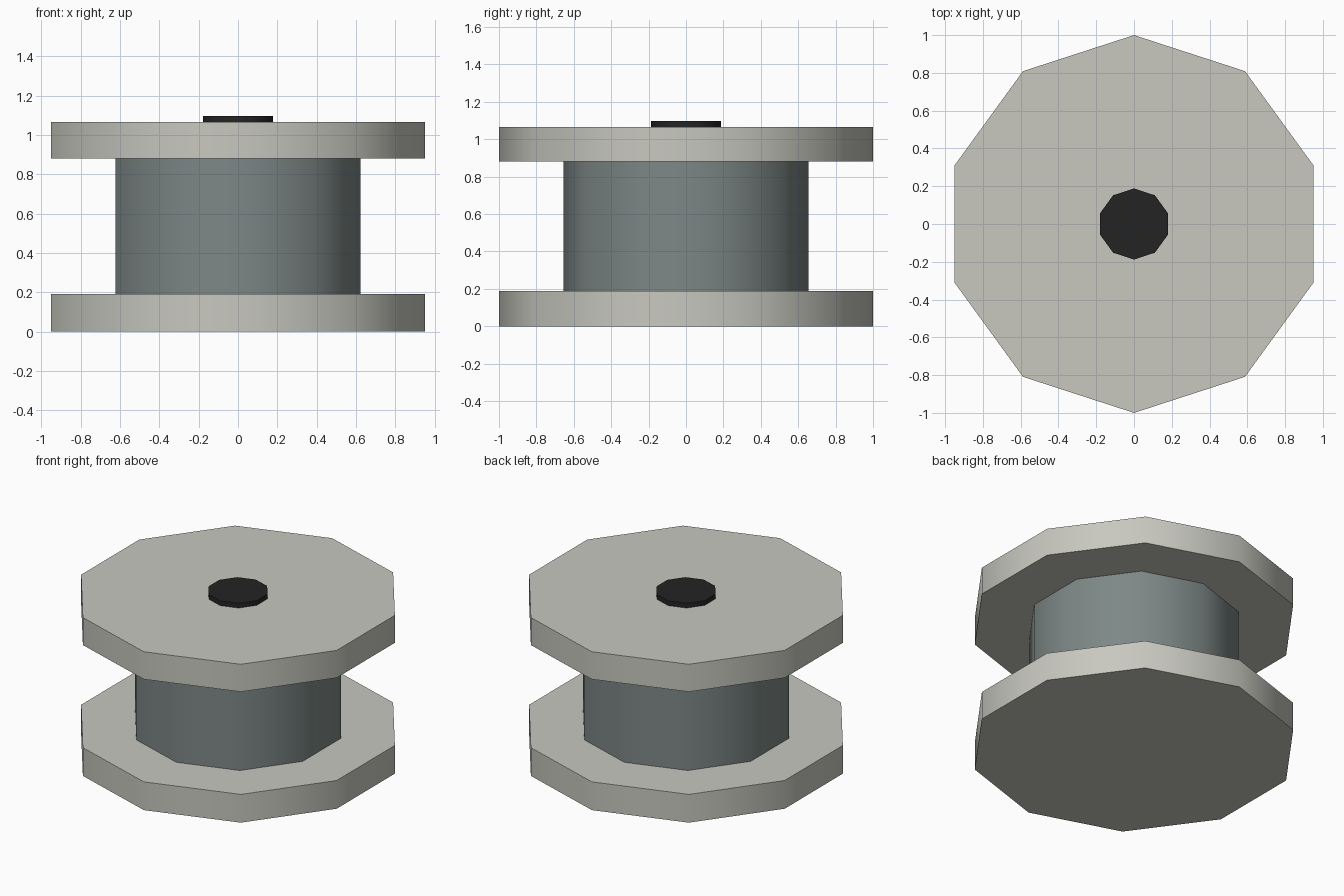
import bpy, math

if "Cube" in bpy.data.objects:
    bpy.data.objects.remove(bpy.data.objects["Cube"])

SIDES = 10


def material(name, rgb):
    # sRGB 0-255 to linear diffuse colour
    lin = [((c / 255 + 0.055) / 1.055) ** 2.4 for c in rgb]
    m = bpy.data.materials.new(name)
    m.diffuse_color = (*lin, 1)
    m.use_nodes = True
    m.node_tree.nodes["Principled BSDF"].inputs["Base Color"].default_value = m.diffuse_color
    return m


def disc(name, radius, z0, z1, mat):
    # ten-sided drum with a corner facing +y, smooth around its side
    bpy.ops.mesh.primitive_cylinder_add(vertices=SIDES, radius=radius, depth=z1 - z0,
                                        location=(0, 0, (z0 + z1) / 2))
    ob = bpy.context.object
    ob.name = name
    ob.data.materials.append(mat)
    bpy.ops.object.shade_smooth_by_angle(angle=math.radians(40))
    return ob


pale = material("pale grey", (200, 200, 192))
slate = material("slate grey", (125, 136, 134))
black = material("black", (36, 36, 36))

# end plates, wound core and axle cap
disc("bottom_flange", 1.0, 0.0, 0.19, pale)
disc("top_flange", 1.0, 0.88, 1.065, pale)
disc("core", 0.655, 0.19, 0.88, slate)
disc("axle_cap", 0.188, 1.065, 1.097, black)
